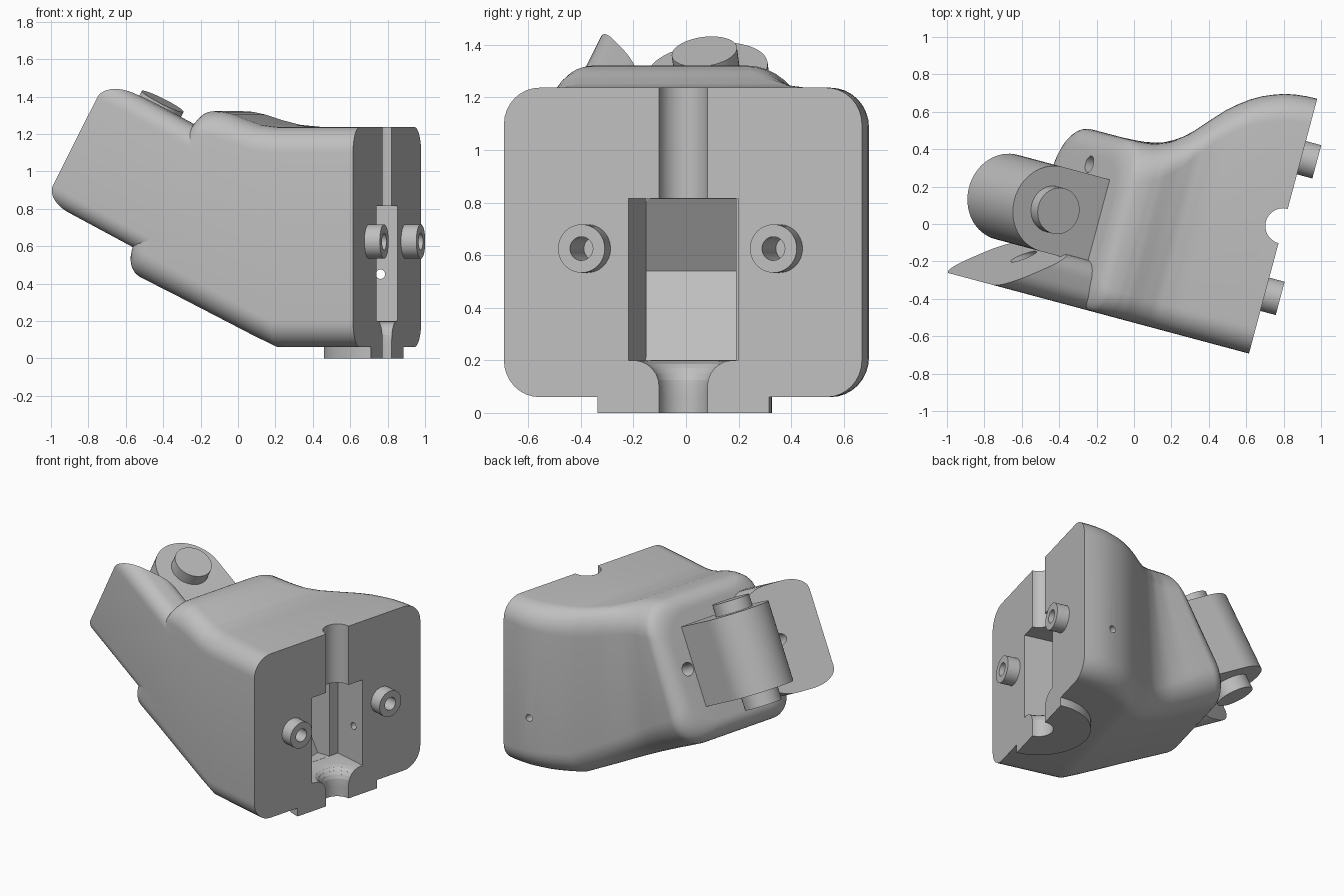
import bpy, bmesh
from math import radians, sin, cos, pi
from mathutils import Matrix, Vector

if "Cube" in bpy.data.objects:
    bpy.data.objects.remove(bpy.data.objects["Cube"])

grey = bpy.data.materials.new("plain grey")
grey.use_nodes = True
tone = (0.52, 0.52, 0.52, 1)
grey.diffuse_color = tone
grey.node_tree.nodes["Principled BSDF"].inputs["Base Color"].default_value = tone

# Frames: the block is turned in plan, its hinge end is also tilted back
TILT = radians(27.5)
BLOCK = Matrix.Rotation(radians(-15), 4, 'Z')
HINGE = BLOCK @ Matrix.Rotation(TILT, 4, 'Y')
ALONG_X = Matrix.Rotation(pi / 2, 4, 'Y')
UPRIGHT = Matrix.Rotation(pi / 2, 4, 'X')
FACE = 0.773        # mating face
FRONT = -0.51       # flat front wall
MID = 0.196         # middle of the mating face
AXIS = -0.037       # middle of the hinge
T_MID = 0.676       # hinge mid height, tilted frame
SHOULDER = 0.705    # shoulder plane, tilted frame


def make(name, bm, matrix):
    bmesh.ops.recalc_face_normals(bm, faces=bm.faces[:])
    mesh = bpy.data.meshes.new(name)
    bm.to_mesh(mesh)
    bm.free()
    mesh.materials.append(grey)
    ob = bpy.data.objects.new(name, mesh)
    bpy.context.collection.objects.link(ob)
    ob.matrix_world = matrix
    return ob


def prism(name, points, z0, z1, matrix, round_x=0):
    bm = bmesh.new()
    low = [bm.verts.new((x, y, z0)) for x, y in points]
    high = [bm.verts.new((x, y, z1)) for x, y in points]
    bm.faces.new(low)
    bm.faces.new(high)
    n = len(points)
    for i in range(n):
        j = (i + 1) % n
        bm.faces.new((low[i], low[j], high[j], high[i]))
    if round_x:     # round the edges that run along x
        edges = [e for e in bm.edges if abs(e.verts[0].co.x - e.verts[1].co.x) > 0.1]
        bmesh.ops.bevel(bm, geom=edges, offset=round_x, segments=8,
                        profile=0.5, affect='EDGES')
    return make(name, bm, matrix)


def cylinder(name, r0, r1, length, centre, frame, turn=Matrix(), sides=48):
    bm = bmesh.new()
    bmesh.ops.create_cone(bm, cap_ends=True, segments=sides, radius1=r0,
                          radius2=r1, depth=length)
    return make(name, bm, frame @ Matrix.Translation(centre) @ turn)


def arc(cx, cy, r, a0, a1, n):
    return [(cx + r * cos(a0 + (a1 - a0) * i / n),
             cy + r * sin(a0 + (a1 - a0) * i / n)) for i in range(n + 1)]


def cut(target, cutters):
    bpy.context.view_layer.objects.active = target
    for c in cutters:
        m = target.modifiers.new("cut", 'BOOLEAN')
        m.operation, m.solver, m.object = 'DIFFERENCE', 'EXACT', c
        bpy.ops.object.modifier_apply(modifier=m.name)


# Back wall outline in plan
WALL = [(-0.15, 0.43), (-0.06, 0.433), (0.005, 0.446), (0.08, 0.477), (0.165, 0.545),
        (0.244, 0.635), (0.324, 0.722), (0.409, 0.793), (0.499, 0.845),
        (0.593, 0.88), (0.69, 0.898), (FACE, 0.9)]


def wall(u):
    if u <= WALL[0][0]:
        return WALL[0][1]
    for (a, p), (b, q) in zip(WALL, WALL[1:]):
        if u <= b:
            return p + (q - p) * (u - a) / (b - a)
    return WALL[-1][1]


# Body: rounded sections from the mating face to the tilted shoulder
# station = bottom (u, z), top (u, z)
keys = [((FACE, 0.06), (FACE, 1.237)), ((0.54, 0.06), (0.54, 1.237)),
        ((0.32, 0.06), (0.32, 1.237)), ((0.2, 0.116), (0.23, 1.248)),
        ((0.05, 0.191), (0.15, 1.275)), ((-0.1, 0.266), (0.08, 1.303)),
        ((-0.25, 0.341), (0.02, 1.318))]
stations = []
for (b0, t0), (b1, t1) in zip(keys, keys[1:]):
    for k in range(4):
        f = k / 4
        stations.append((Vector(b0).lerp(Vector(b1), f),
                         Vector(t0).lerp(Vector(t1), f), 0))
stations.append((Vector(keys[-1][0]), Vector(keys[-1][1]), 0))
R = 0.12


def tilted(w, t):
    return Vector((-w * cos(TILT) + t * sin(TILT), w * sin(TILT) + t * cos(TILT)))


for k in range(9):      # rounded rim of the shoulder
    a = k / 8 * pi / 2
    b = TILT + k / 8 * (pi / 2 - TILT)
    low = tilted(SHOULDER - R + R * sin(a), 0.182 + R - R * cos(a))
    high = tilted(SHOULDER - R + R * sin(b), 1.17 - R + R * cos(b))
    stations.append((low, high, R * (1 - cos(a))))

bm = bmesh.new()
rings = []
for low, high, inset in stations:
    h, r = (high - low).length, 0.14
    back = r + 0.07 * min(1, (FACE - low.x) / 1.1)
    width = wall((low.x + high.x) / 2) - FRONT - 2 * inset
    outline = (arc(width - back, back, back, -pi / 2, 0, 8)
               + arc(width - back, h - back, back, 0, pi / 2, 8)
               + arc(r, h - r, r, pi / 2, pi, 8) + arc(r, r, r, pi, pi * 1.5, 8))
    ring = []
    for p, q in outline:
        c = low.lerp(high, q / h)
        span = wall(c.x) - FRONT - 2 * inset
        v = FRONT + inset + (p if p <= r else r + (p - r) * (span - r) / (width - r))
        ring.append(bm.verts.new((c.x, v, c.y)))
    rings.append(ring)
n = len(rings[0])
for a, b in zip(rings, rings[1:]):
    for i in range(n):
        j = (i + 1) % n
        bm.faces.new((a[i], a[j], b[j], b[i]))
bm.faces.new(rings[0])
bm.faces.new(rings[-1])
body = make("body", bm, BLOCK)

# Round foot, cut off flush with the mating face
foot = prism("foot", arc(FACE, MID, 0.338, pi / 2, pi * 1.5, 40), 0, 0.08, BLOCK)

# Lug beside the hinge: a rounded bar with a slanted inner end
lug = prism("lug", [(-0.4, FRONT), (-1.3, FRONT), (-1.3, -0.25), (-0.4, -0.25)],
            0.31, 1.042, HINGE, 0.1)
slant = prism("slant", [(-1.4, -0.64), (-0.7, -0.15), (-0.7, 0.1), (-1.4, 0.1)],
              0.2, 1.2, HINGE)

# Hinge tongue and pin
tongue = prism("hinge_tongue", [(-0.55, AXIS + 0.233)]
               + arc(-0.996, AXIS, 0.233, pi / 2, pi * 1.5, 32)
               + [(-0.55, AXIS - 0.233)], 0.405, 0.95, HINGE)
pin = cylinder("hinge_pin", 0.125, 0.125, 0.72, (-0.996, AXIS, T_MID - 0.005), HINGE)

# Dowel bosses on the mating face
bosses, boss_holes = [], []
for side, name in ((-1, "right"), (1, "left")):
    spot = (FACE + 0.03, MID + side * 0.378, 0.625)
    bosses.append(cylinder(name + "_boss", 0.092, 0.092, 0.11, spot, BLOCK, ALONG_X))
    boss_holes.append(cylinder("boss_hole", 0.045, 0.045, 0.3, spot, BLOCK, ALONG_X))

# Cutters: groove with rounded mouth, pocket, cross hole and tendon holes
groove = cylinder("groove", 0.095, 0.095, 1.8, (FACE, MID, 0.65), BLOCK)
mouth = []
for k in range(6):
    a, b = k * pi / 12, (k + 1) * pi / 12
    z0, z1 = 0.1 + 0.1 * sin(a), 0.1 + 0.1 * sin(b)
    mouth.append(cylinder("mouth", 0.195 - 0.1 * cos(a), 0.195 - 0.1 * cos(b), z1 - z0 + 0.001,
                          (FACE, MID, (z0 + z1) / 2), BLOCK))
pocket = prism("pocket", [(0.9, 0.2), (FACE - 0.25, 0.2), (FACE - 0.25, 0.815), (0.9, 0.815)],
               -MID - 0.215, 0.215 - MID, BLOCK @ UPRIGHT)
recess = prism("recess", [(0.61, 0.201), (0.5, 0.201), (0.34, 0.54), (0.5, 0.814), (0.61, 0.814)],
               -0.19, 0.15, UPRIGHT)
cross = cylinder("cross_hole", 0.025, 0.025, 1.0, (0.762, 0.6, 0.45), Matrix(), UPRIGHT, 24)
tendons = [cylinder("tendon_hole", 0.045, 0.045, 0.9, (-0.85, AXIS + s * 0.284, T_MID),
                    HINGE, ALONG_X, 32) for s in (-1, 1)]
cutters = [groove, pocket, recess, cross] + mouth + tendons + boss_holes
bpy.context.view_layer.update()

cut(body, cutters)
cut(foot, [groove])
cut(lug, [slant, tendons[0]])
for boss, hole in zip(bosses, boss_holes):
    cut(boss, [hole])
for c in cutters + [slant]:
    bpy.data.objects.remove(c)

# Smooth shading with sharp edges kept
bpy.ops.object.select_all(action='DESELECT')
for ob in [body, foot, lug, tongue, pin] + bosses:
    ob.select_set(True)
bpy.context.view_layer.objects.active = body
bpy.ops.object.shade_smooth_by_angle(angle=radians(30))
